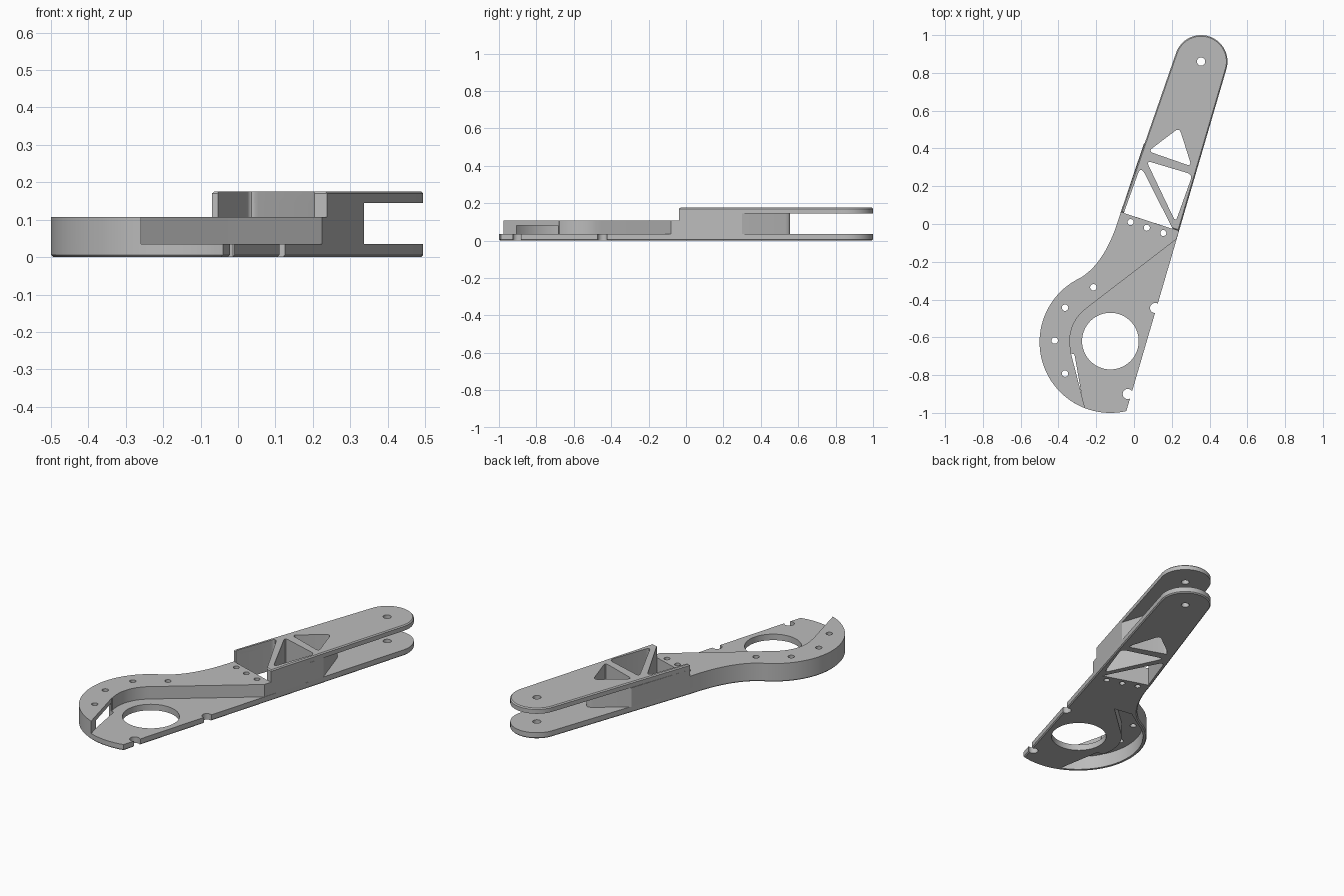
import bpy, bmesh, math
from mathutils import Vector

cube = bpy.data.objects.get("Cube")
if cube:
    bpy.data.objects.remove(cube, do_unlink=True)

grey = bpy.data.materials.new("light_grey_metal")
grey.use_nodes = True
colour = (0.5, 0.5, 0.5, 1)
grey.diffuse_color = colour
grey.node_tree.nodes["Principled BSDF"].inputs["Base Color"].default_value = colour


def arc(centre, r, a, b, steps=32):
    """Points along an arc, angles in degrees."""
    return [(centre[0] + r * math.cos(math.radians(a + (b - a) * i / steps)),
             centre[1] + r * math.sin(math.radians(a + (b - a) * i / steps)))
            for i in range(steps + 1)]


def curve(p, q, s, steps=10):
    """Quadratic curve from p to s, pulled towards q."""
    p, q, s = Vector(p), Vector(q), Vector(s)
    ts = [i / steps for i in range(steps + 1)]
    return [tuple(p * (1 - t) ** 2 + q * 2 * t * (1 - t) + s * t * t) for t in ts]


def rounded(points, r):
    """Polygon with softened corners."""
    out = []
    for i, p in enumerate(points):
        v = Vector(p)
        before = (Vector(points[i - 1]) - v).normalized() * r
        after = (Vector(points[(i + 1) % len(points)]) - v).normalized() * r
        out += curve(v + before, v, v + after, 5)
    return out


def prism(name, points, z0, z1, chamfer_z=None):
    """Extruded profile, with an optional chamfer round one cap."""
    bm = bmesh.new()
    face = bm.faces.new([bm.verts.new((x, y, z0)) for x, y in points])
    top = bmesh.ops.extrude_face_region(bm, geom=[face])["geom"]
    bmesh.ops.translate(bm, vec=(0, 0, z1 - z0),
                        verts=[v for v in top if isinstance(v, bmesh.types.BMVert)])
    bmesh.ops.recalc_face_normals(bm, faces=bm.faces)
    if chamfer_z is not None:
        rim = [e for e in bm.edges if all(abs(v.co.z - chamfer_z) < 1e-5 for v in e.verts)]
        bmesh.ops.bevel(bm, geom=rim, offset=0.006, segments=1, affect='EDGES')
    mesh = bpy.data.meshes.new(name)
    bm.to_mesh(mesh)
    bm.free()
    mesh.materials.append(grey)
    obj = bpy.data.objects.new(name, mesh)
    bpy.context.collection.objects.link(obj)
    return obj


def cut(obj, profiles, z0=-0.1, z1=0.3):
    """Cut each profile out of the part."""
    bpy.context.view_layer.objects.active = obj
    for points in profiles:
        cutter = prism("cutter", points, z0, z1)
        cutter.hide_render = True
        mod = obj.modifiers.new("cut", 'BOOLEAN')
        mod.operation = 'DIFFERENCE'
        mod.solver = 'EXACT'
        mod.object = cutter
        bpy.ops.object.modifier_apply(modifier=mod.name)
        bpy.data.objects.remove(cutter, do_unlink=True)


def circles(centres, r):
    return [arc(c, r, 0, 345, 23) for c in centres]


# Shared outline pieces
hub, tip = (-0.125, -0.625), (0.355, 0.86)
step_left, step_right = (-0.07, 0.063), (0.238, -0.037)
tip_arc = arc(tip, 0.14, -16.5, 161)
neck = curve((-0.09, 0.0), (-0.165, -0.222), (-0.295, -0.291), 16)
floor_z, rim_z, fork_z, top_z = 0.035, 0.107, 0.145, 0.176

# Lattice windows in the arm
back_window = rounded([(0.075, 0.385), (0.24, 0.51), (0.305, 0.305)], 0.03)
middle_window = rounded([(0.065, 0.335), (0.31, 0.262), (0.22, 0.01)], 0.03)
front_window = [(-0.054, 0.058), (0.022, 0.27)] + curve((0.022, 0.27), (0.035, 0.305), (0.055, 0.27), 6)[1:] + [(0.205, -0.026)]
open_window = front_window + [(0.235, -0.09), (-0.075, 0.0)]

# Screw, pivot and shaft holes
rim_holes = circles([(-0.215, -0.335), (-0.365, -0.443), (-0.42, -0.617), (-0.365, -0.792)], 0.017)
step_holes = circles([(-0.018, 0.01), (0.068, -0.02), (0.155, -0.048)], 0.016)
pivot_hole = circles([tip], 0.022)
shaft_hole = [arc((-0.125, -0.62), 0.15, 0, 354, 59)]
edge_notches = circles([(0.112, -0.445), (-0.033, -0.9)], 0.027)
notch_mouths = [[(x, y - 0.018), (x + 0.06, y - 0.018), (x + 0.06, y + 0.018), (x, y + 0.018)]
                for x, y in ((0.115, -0.445), (-0.03, -0.9))]

# Hollow under the raised rim
pocket = (arc(hub, 0.355, 117, 246) + [(-0.315, -0.69)]
          + arc((-0.125, -0.62), 0.235, 195, 127, 14)
          + [(-0.08, -0.262), (-0.19, -0.245)])

# Base plate running the full length
base = prism("base_plate", tip_arc + [step_left] + neck + arc(hub, 0.375, 118, 283, 60),
             0, floor_z, 0)
cut(base, [back_window, middle_window, front_window, pocket] + step_holes
    + pivot_hole + shaft_hole + edge_notches + notch_mouths)

# Raised rim wrapping the hub and filling the neck
rim = prism("raised_rim", [step_right, step_left] + neck + arc(hub, 0.375, 118, 249, 50)
            + [(-0.335, -0.68)] + arc((-0.125, -0.62), 0.215, 195, 127, 14)
            + [(0.225, -0.08)], floor_z, rim_z)
cut(rim, rim_holes + step_holes)
cut(rim, [pocket], -0.1, 0.08)

# Arm core between the fork plates, ending in a peak
core = prism("arm_core", [step_right, (0.337, 0.3)]
             + curve((0.263, 0.53), (0.25, 0.575), (0.21, 0.545), 6)
             + [(0.052, 0.425), step_left], floor_z, fork_z)
cut(core, [back_window, middle_window, open_window])

# Upper fork plate
upper = prism("upper_fork_plate", tip_arc + [step_left, step_right], fork_z, top_z, top_z)
cut(upper, [back_window, middle_window, open_window] + pivot_hole)

# Smooth curved walls, keep edges sharp
bpy.ops.object.select_all(action='DESELECT')
for part in (base, rim, core, upper):
    part.select_set(True)
bpy.context.view_layer.objects.active = base
bpy.ops.object.shade_smooth_by_angle(angle=math.radians(30))
